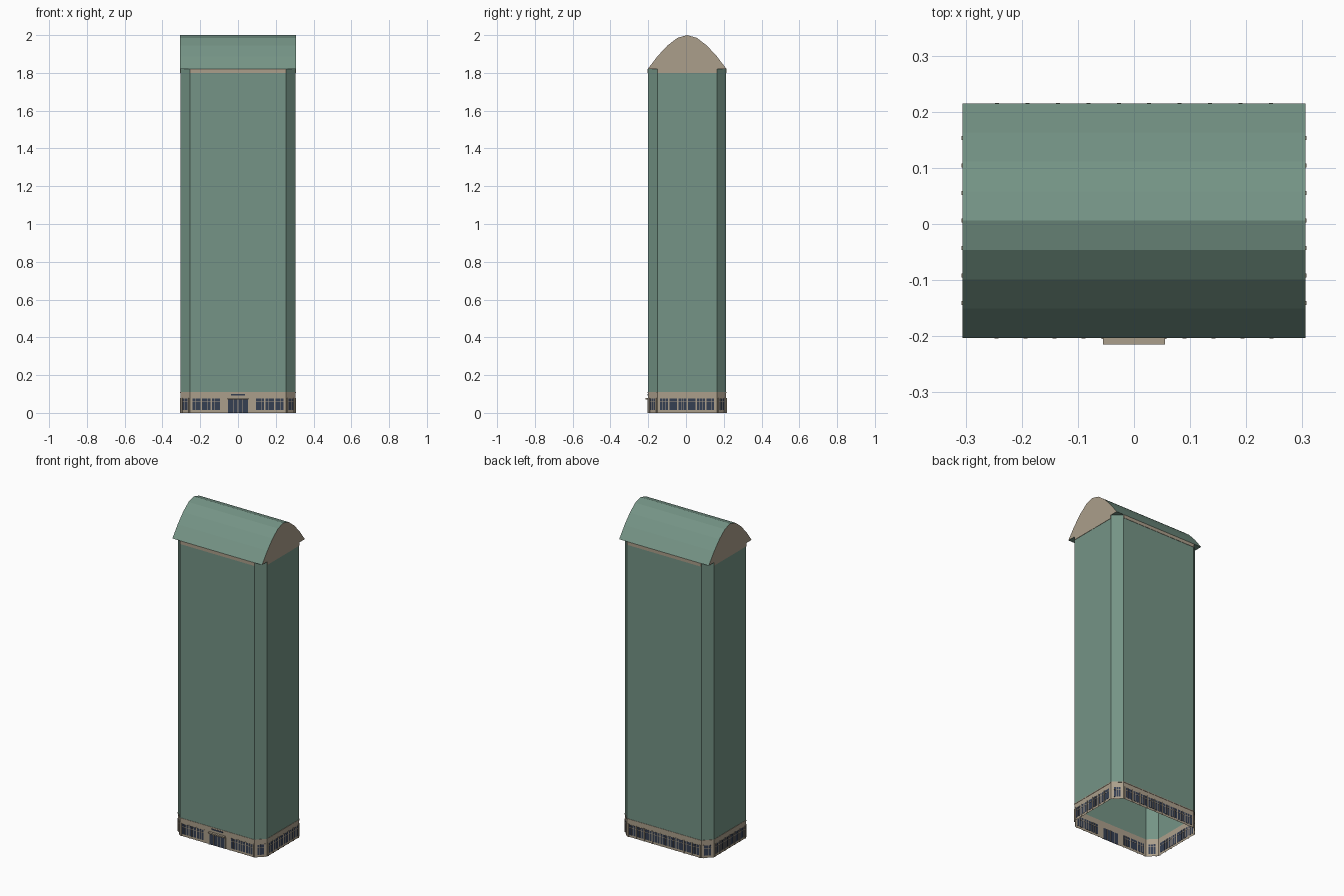
import bpy
import bmesh
from mathutils import Matrix, Vector

cube = bpy.data.objects.get("Cube")
if cube:
    bpy.data.objects.remove(cube, do_unlink=True)


def material(name, r, g, b):
    mat = bpy.data.materials.new(name)
    mat.use_nodes = True
    mat.diffuse_color = (r, g, b, 1)
    mat.node_tree.nodes["Principled BSDF"].inputs["Base Color"].default_value = (r, g, b, 1)
    return mat


GREEN = material("grey green", 0.178, 0.296, 0.238)
STONE = material("tan stone", 0.41, 0.345, 0.258)
GLASS = material("dark blue glass", 0.036, 0.05, 0.085)


def finish(name, bm, *mats):
    mesh = bpy.data.meshes.new(name)
    bm.to_mesh(mesh)
    bm.free()
    for mat in mats:
        mesh.materials.append(mat)
    obj = bpy.data.objects.new(name, mesh)
    bpy.context.collection.objects.link(obj)
    return obj


# Tower plan: a rectangle with chamfered corners, counter-clockwise
HX, HY, CUT, MID = 0.304, 0.207, 0.05, 0.006
PLAN = [Vector((x, y + MID, 0)) for x, y in (
    (-HX + CUT, -HY), (HX - CUT, -HY), (HX, -HY + CUT), (HX, HY - CUT),
    (HX - CUT, HY), (-HX + CUT, HY), (-HX, HY - CUT), (-HX, -HY + CUT))]
WALLS = [(PLAN[i], PLAN[(i + 1) % 8]) for i in range(8)]


def shell(name, z0, z1, mat):
    """Open ring of flat walls following the plan."""
    bm = bmesh.new()
    for a, b in WALLS:
        lo, hi = Vector((0, 0, z0)), Vector((0, 0, z1))
        bm.faces.new([bm.verts.new(p) for p in (a + lo, b + lo, b + hi, a + hi)])
    bmesh.ops.remove_doubles(bm, verts=bm.verts, dist=0.0001)
    return finish(name, bm, mat)


def wall_box(bm, wall, u, width, z0, z1, inner, outer):
    """Box centred at u along a wall, from inner to outer depth."""
    a, b = wall
    along = (b - a).normalized()
    out = Vector((along.y, -along.x, 0))
    centre = (a + b) / 2 + along * u + out * (inner + outer) / 2
    frame = Matrix((along, out, Vector((0, 0, 1)))).transposed().to_4x4()
    place = Matrix.Translation(centre + Vector((0, 0, (z0 + z1) / 2)))
    size = Matrix.Diagonal((width, outer - inner, z1 - z0, 1))
    bmesh.ops.create_cube(bm, size=1, matrix=place @ frame @ size)


shell("tower_walls", 0.11, 1.82, GREEN)
shell("base_walls", 0, 0.11, STONE)

# Shop windows of the base, bay by bay
glass, frames, trim = bmesh.new(), bmesh.new(), bmesh.new()


def bays(wall, start, end, count):
    step = (end - start) / count
    for i in range(count):
        u = start + (i + 0.5) * step
        w = step - 0.008
        wall_box(glass, wall, u, w, 0.014, 0.076, -0.001, 0.001)
        for side in (-1 / 6, 1 / 6):
            wall_box(frames, wall, u + side * w, 0.002, 0.014, 0.076, -0.002, 0.002)
        wall_box(frames, wall, u, w, 0.058, 0.061, -0.002, 0.002)
    for i in range(count + 1):
        wall_box(trim, wall, start + i * step, 0.007, 0, 0.08, 0, 0.003)


for i, wall in enumerate(WALLS):
    length = (wall[1] - wall[0]).length
    half = length / 2 - 0.01
    if i == 0:
        bays(wall, -0.245, -0.09, 3)
        bays(wall, 0.09, 0.245, 3)
    elif i % 2:
        bays(wall, -half + 0.002, half - 0.002, 1)
    else:
        bays(wall, -half, half, 9 if i == 4 else 6)
    # Upper ledge of the base
    wall_box(trim, wall, 0, length, 0.105, 0.11, 0, 0.002)

# Entrance: doors, posts, canopy and blank sign plate
FRONT = WALLS[0]
wall_box(glass, FRONT, 0, 0.105, 0, 0.07, -0.001, 0.0015)
for u in (-0.025, 0, 0.025):
    wall_box(frames, FRONT, u, 0.003, 0, 0.07, -0.002, 0.003)
for u in (-0.055, 0.055):
    wall_box(trim, FRONT, u, 0.006, 0, 0.072, 0, 0.004)
finish("base_glass", glass, GLASS)
finish("window_frames", frames, STONE)
finish("base_trim", trim, STONE)

canopy, sign = bmesh.new(), bmesh.new()
wall_box(canopy, FRONT, 0, 0.11, 0.07, 0.078, 0, 0.014)
wall_box(sign, FRONT, 0, 0.075, 0.092, 0.1, 0, 0.002)
finish("entrance_canopy", canopy, STONE)
finish("sign_plate", sign, GLASS)

# Tan bands under the eaves, between the corner walls
band = bmesh.new()
for wall in WALLS[::2]:
    wall_box(band, wall, 0, (wall[1] - wall[0]).length, 1.8, 1.82, 0, 0.002)
finish("eave_bands", band, STONE)

# Vaulted roof: faceted arch along x with stone gable ends
half_arch = [(0.209, 1.82), (0.157, 1.888), (0.105, 1.944), (0.052, 1.985)]
arch = [(-y, z) for y, z in half_arch] + [(0, 2.0)] + half_arch[::-1]
roof = bmesh.new()
ends = [[roof.verts.new((x, y + MID, z)) for y, z in arch] for x in (-0.306, 0.306)]
left, right = ends
for i in range(len(arch) - 1):
    roof.faces.new((left[i], right[i], right[i + 1], left[i + 1]))
roof.faces.new((left[0], left[-1], right[-1], right[0]))
for gable in ends:
    roof.faces.new(gable).material_index = 1
bmesh.ops.recalc_face_normals(roof, faces=roof.faces)
finish("vaulted_roof", roof, GREEN, STONE)
